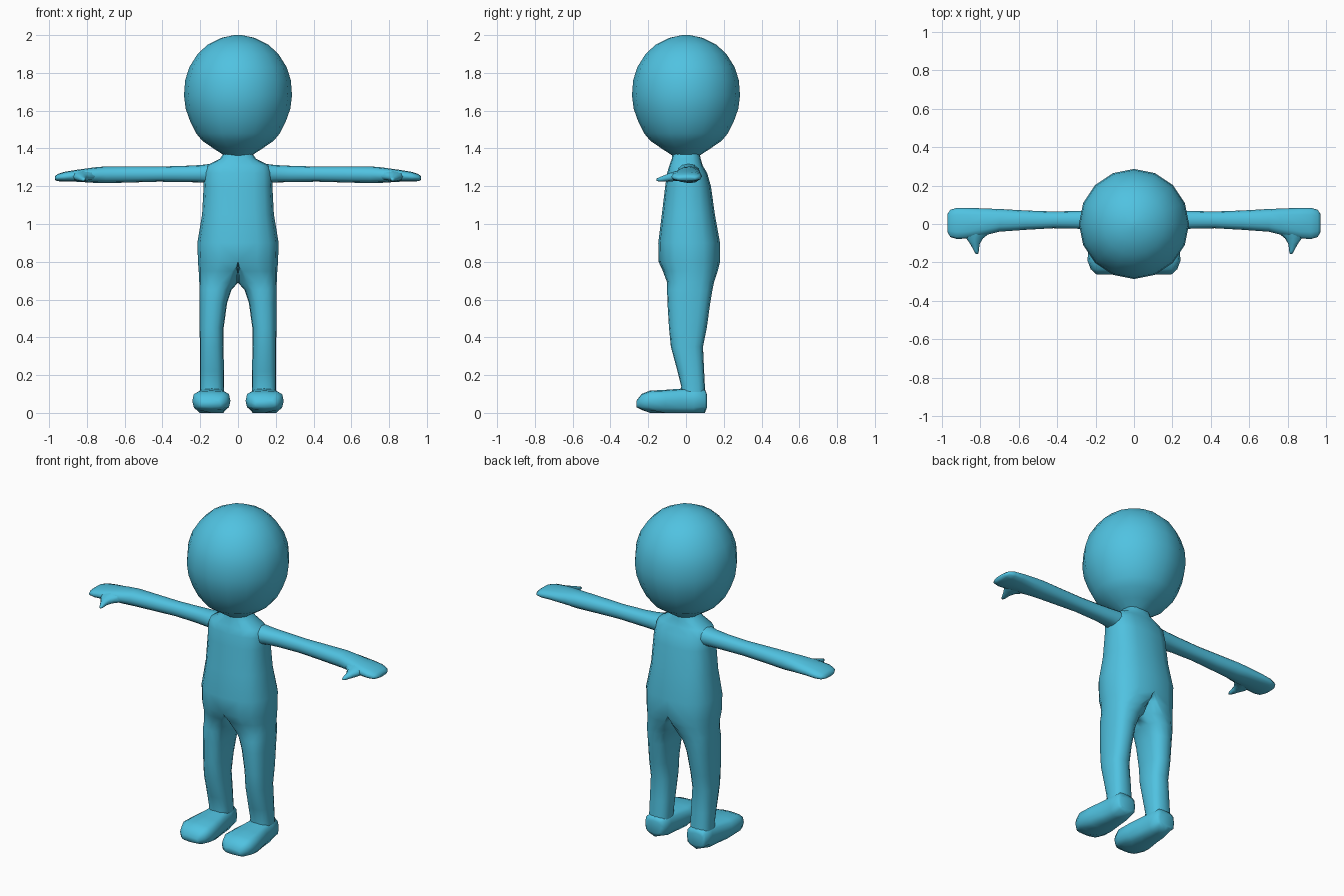
import bpy, bmesh, math
from mathutils import Vector

skin = bpy.data.materials.new("sky blue")
skin.diffuse_color = (0.08, 0.54, 0.75, 1)


def rounded(n, power):
    """Unit rounded outline; power 1 is a circle, smaller is boxier."""
    pts = []
    for i in range(n):
        a = 2 * math.pi * i / n
        c, s = math.cos(a), math.sin(a)
        pts.append((math.copysign(abs(c) ** power, c) if abs(c) > 1e-6 else 0.0,
                    math.copysign(abs(s) ** power, s) if abs(s) > 1e-6 else 0.0))
    return pts


def loft(name, rings, caps=(True, True), mirror=False):
    bm = bmesh.new()
    loops = [[bm.verts.new(p) for p in ring] for ring in rings]
    n = len(loops[0])
    for a, b in zip(loops, loops[1:]):
        for i in range(n):
            j = (i + 1) % n
            bm.faces.new((a[i], a[j], b[j], b[i]))
    if caps[0]:
        bm.faces.new(loops[0])
    if caps[1]:
        bm.faces.new(loops[-1])
    bmesh.ops.recalc_face_normals(bm, faces=bm.faces)
    # Open the half along its mirror plane
    seam = [f for f in bm.faces if all(abs(v.co.x) < 1e-4 for v in f.verts)]
    bmesh.ops.delete(bm, geom=seam, context='FACES')
    bmesh.ops.remove_doubles(bm, verts=bm.verts, dist=0.0005)
    me = bpy.data.meshes.new(name)
    bm.to_mesh(me)
    bm.free()
    me.materials.append(skin)
    ob = bpy.data.objects.new(name, me)
    bpy.context.collection.objects.link(ob)
    for p in me.polygons:
        p.use_smooth = True
    if mirror:
        m = ob.modifiers.new("mirror", 'MIRROR')
        m.use_clip = True
        m.merge_threshold = 0.001
    return ob


# Torso and legs: one half, (z, centre x, outer x, inner x, front y, back y)
half = [
    (0.08, 0.140, 0.203, 0.076, -0.03, 0.105),
    (0.14, 0.140, 0.202, 0.074, -0.025, 0.100),
    (0.22, 0.140, 0.202, 0.074, -0.045, 0.096),
    (0.35, 0.140, 0.202, 0.077, -0.080, 0.090),
    (0.45, 0.138, 0.203, 0.076, -0.090, 0.110),
    (0.58, 0.128, 0.204, 0.058, -0.098, 0.128),
    (0.65, 0.115, 0.205, 0.035, -0.100, 0.140),
    (0.69, 0.090, 0.205, 0.000, -0.100, 0.148),
    (0.75, 0.030, 0.208, 0.000, -0.122, 0.168),
    (0.80, 0.000, 0.212, 0.000, -0.145, 0.180),
    (0.90, 0.000, 0.215, 0.000, -0.147, 0.180),
    (1.05, 0.000, 0.190, 0.000, -0.128, 0.153),
    (1.20, 0.000, 0.182, 0.000, -0.110, 0.132),
    (1.27, 0.000, 0.180, 0.000, -0.100, 0.112),
    (1.31, 0.000, 0.165, 0.000, -0.088, 0.088),
    (1.345, 0.000, 0.095, 0.000, -0.075, 0.078),
    (1.385, 0.000, 0.070, 0.000, -0.070, 0.070),
]
rings = []
for z, cx, xo, xi, yf, yb in half:
    cy, ry = (yf + yb) / 2, (yb - yf) / 2
    rings.append([(cx + u * ((xo - cx) if u > 0 else (cx - xi)), cy + v * ry, z)
                  for u, v in rounded(16, 0.78)])
loft("body_and_legs", rings, (False, False), True)

# Head: an egg narrowing sharply to the neck, (z, radius)
egg = [(1.36, 0.068), (1.40, 0.130), (1.44, 0.188), (1.48, 0.222), (1.54, 0.252),
       (1.61, 0.277), (1.68, 0.286), (1.76, 0.280), (1.83, 0.258), (1.90, 0.214),
       (1.95, 0.160), (1.985, 0.090), (2.0, 0.02)]
loft("head", [[(u * r, v * r, z) for u, v in rounded(16, 1)] for z, r in egg],
     (False, True))

# Arm with mitten hand: (x, front y, back y, bottom z, top z)
arm = [
    (0.15, -0.050, 0.075, 1.215, 1.318),
    (0.20, -0.035, 0.072, 1.220, 1.312),
    (0.28, -0.025, 0.068, 1.222, 1.308),
    (0.42, -0.022, 0.065, 1.224, 1.304),
    (0.56, -0.030, 0.070, 1.220, 1.305),
    (0.70, -0.040, 0.078, 1.216, 1.305),
    (0.76, -0.055, 0.080, 1.218, 1.300),
    (0.86, -0.075, 0.084, 1.224, 1.286),
    (0.92, -0.078, 0.084, 1.224, 1.276),
    (0.955, -0.068, 0.074, 1.227, 1.264),
    (0.97, -0.040, 0.050, 1.233, 1.252),
]
loft("arm_and_hand",
     [[(x, (a + b) / 2 + u * (b - a) / 2, (c + d) / 2 + v * (d - c) / 2)
       for u, v in rounded(12, 0.85)] for x, a, b, c, d in arm],
     (False, True), True)

# Thumb: (y, inner x, outer x, bottom z, top z)
thumb = [(-0.035, 0.735, 0.890, 1.228, 1.285), (-0.075, 0.785, 0.872, 1.226, 1.274),
         (-0.105, 0.803, 0.850, 1.225, 1.262), (-0.140, 0.806, 0.832, 1.225, 1.248),
         (-0.157, 0.810, 0.822, 1.228, 1.240)]
# Foot: same layout, heel to toe
foot = [(0.110, 0.095, 0.190, 0.025, 0.100), (0.100, 0.076, 0.204, 0.012, 0.125),
        (0.040, 0.070, 0.208, 0.008, 0.132), (-0.030, 0.060, 0.218, 0.008, 0.128),
        (-0.110, 0.046, 0.235, 0.008, 0.122), (-0.190, 0.040, 0.242, 0.010, 0.118),
        (-0.235, 0.056, 0.225, 0.016, 0.100), (-0.262, 0.090, 0.195, 0.030, 0.065)]


def along_y(rows, n, power):
    return [[((a + b) / 2 + u * (b - a) / 2, y, (c + d) / 2 + v * (d - c) / 2)
             for u, v in rounded(n, power)] for y, a, b, c, d in rows]


loft("thumb", along_y(thumb, 8, 0.9), (False, True), True)
shoe = loft("foot", along_y(foot, 12, 0.6), (True, True), True)
# Rest the soles on the floor
for v in shoe.data.vertices:
    if v.co.z < 0.014:
        v.co.z = 0.0
